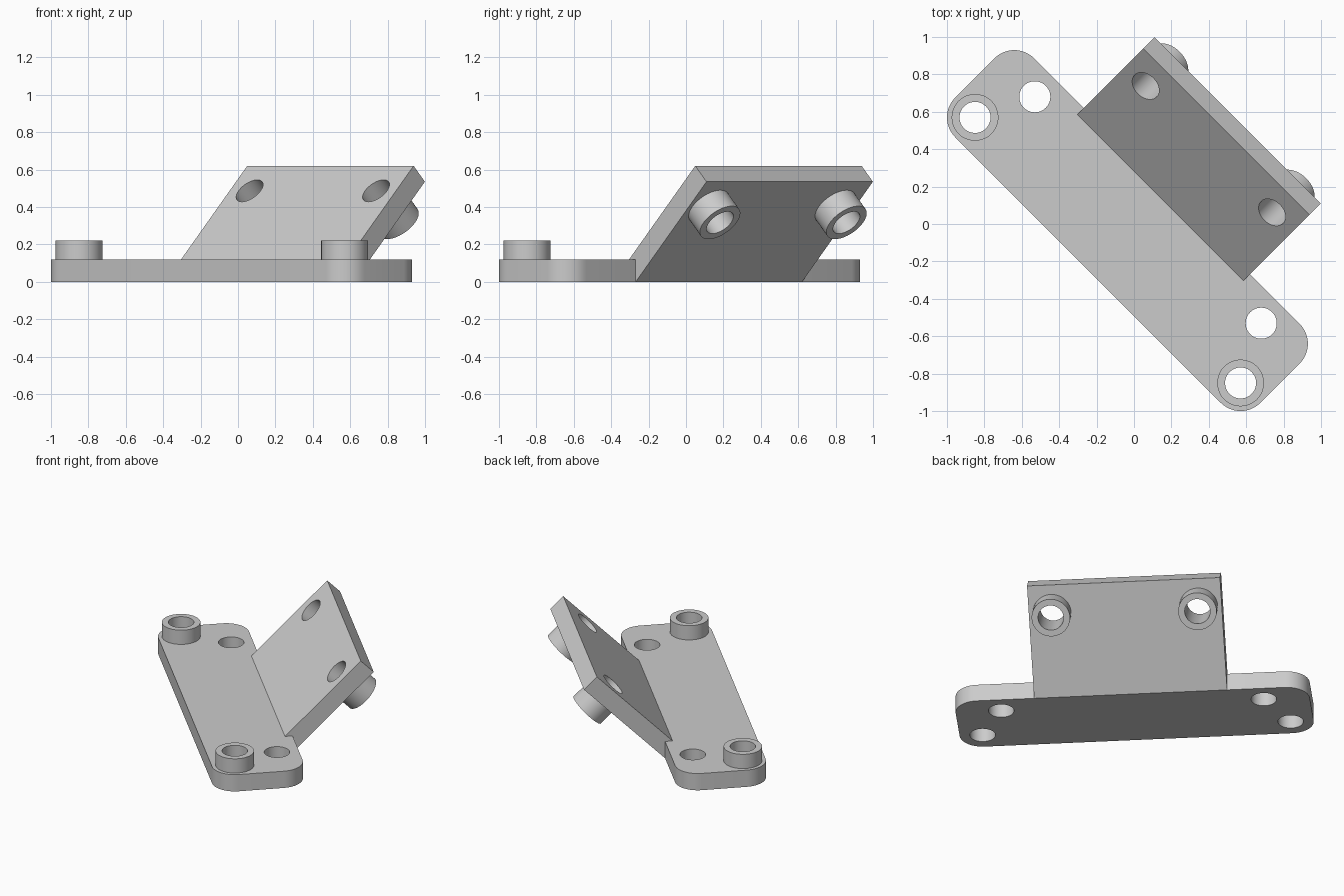
import bpy, bmesh, math
from mathutils import Matrix, Vector

if "Cube" in bpy.data.objects:
    bpy.data.objects.remove(bpy.data.objects["Cube"])

TURN = Matrix.Rotation(math.radians(-45), 4, 'Z')   # bracket sits diagonally
grey = bpy.data.materials.new("light grey")
grey.diffuse_color = (0.6, 0.6, 0.6, 1)
grey.use_nodes = True
grey.node_tree.nodes["Principled BSDF"].inputs["Base Color"].default_value = grey.diffuse_color


def prism(name, pts, vec):
    """Extrude a closed outline along vec and turn it into place."""
    bm = bmesh.new()
    face = bm.faces.new([bm.verts.new(p) for p in pts])
    ext = bmesh.ops.extrude_face_region(bm, geom=[face])
    bmesh.ops.translate(bm, vec=vec, verts=[v for v in ext['geom']
                                            if isinstance(v, bmesh.types.BMVert)])
    bmesh.ops.recalc_face_normals(bm, faces=bm.faces)
    bm.transform(TURN)
    me = bpy.data.meshes.new(name)
    bm.to_mesh(me)
    bm.free()
    me.materials.append(grey)
    ob = bpy.data.objects.new(name, me)
    bpy.context.collection.objects.link(ob)
    return ob


def rod(name, start, axis, r, length, n=48):
    """Cylinder from start along axis."""
    axis = Vector(axis).normalized()
    rot = axis.to_track_quat('Z', 'Y')
    pts = [Vector(start) + rot @ Vector((r * math.cos(2 * math.pi * i / n),
           r * math.sin(2 * math.pi * i / n), 0)) for i in range(n)]
    return prism(name, pts, axis * length)


def combine(target, others, op):
    for o in others:
        m = target.modifiers.new(o.name, 'BOOLEAN')
        m.operation, m.solver, m.object = op, 'EXACT', o
        bpy.context.view_layer.objects.active = target
        bpy.ops.object.modifier_apply(modifier=m.name)
        bpy.data.objects.remove(o)


# base plate with rounded corners
outline = []
for cx, cy, a0 in ((1.004, 0.099, 0), (-1.004, 0.099, 90),
                   (-1.004, -0.198, 180), (1.004, -0.198, 270)):
    for i in range(13):
        a = math.radians(a0 + i * 7.5)
        outline.append((cx + 0.15 * math.cos(a), cy + 0.15 * math.sin(a), 0))
bracket = prism("angled_bracket", outline, (0, 0, 0.12))

# tilted plate rising at 45 degrees from the rear edge
W = 0.629
tilt = [(0.249, 0), (0.784, 0.535), (0.699, 0.62), (0.199, 0.12), (0.199, 0.05)]
parts = [prism("tilted_plate", [(-W, v, z) for v, z in tilt], (2 * W, 0, 0))]
cutters = []
down = Vector((0, 1, -1)).normalized()
for s in (-1, 1):
    # raised collars on the base, and through holes
    parts.append(rod("base_collar", (s * 1.004, -0.198, 0.06), (0, 0, 1), 0.125, 0.162))
    cutters.append(rod("collar_hole", (s * 1.004, -0.198, -0.1), (0, 0, 1), 0.083, 0.5))
    cutters.append(rod("base_hole", (s * 0.856, 0.106, -0.1), (0, 0, 1), 0.083, 0.4))
    # collars behind the tilted plate, and through holes
    c = Vector((s * 0.478, 0.566, 0.486))
    parts.append(rod("rear_collar", c + down * 0.06, down, 0.125, 0.18))
    cutters.append(rod("rear_hole", c - down * 0.1, down, 0.083, 0.5))
combine(bracket, parts, 'UNION')
combine(bracket, cutters, 'DIFFERENCE')

bpy.ops.object.select_all(action='DESELECT')
bracket.select_set(True)
bpy.context.view_layer.objects.active = bracket
bpy.ops.object.shade_smooth_by_angle(angle=math.radians(30))
